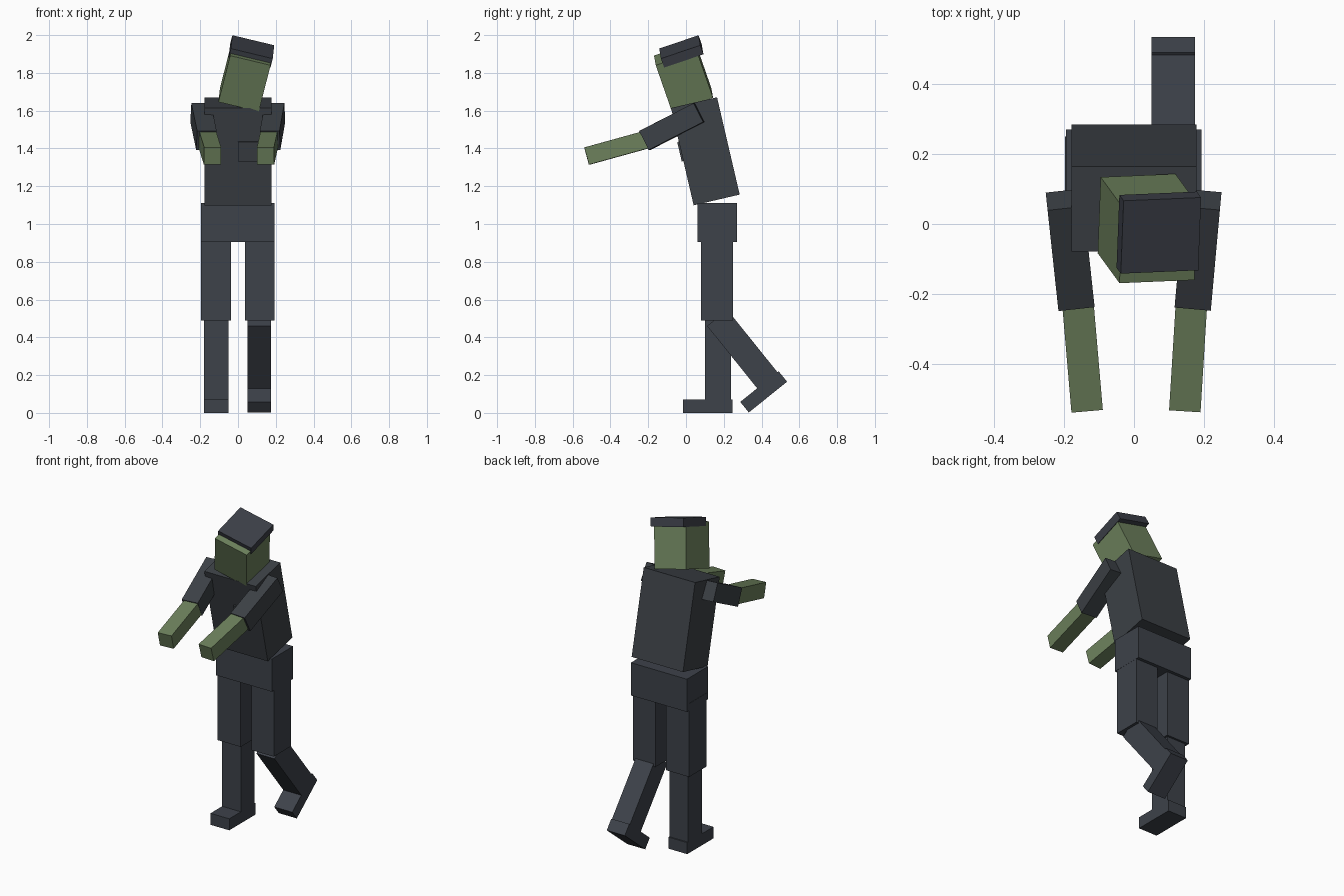
import bpy, math
from mathutils import Matrix, Vector

if "Cube" in bpy.data.objects:
    bpy.data.objects.remove(bpy.data.objects["Cube"])


def material(name, rgb):
    m = bpy.data.materials.new(name)
    m.diffuse_color = (*rgb, 1)
    m.use_nodes = True
    m.node_tree.nodes["Principled BSDF"].inputs["Base Color"].default_value = m.diffuse_color
    return m


JACKET = material("dark grey jacket", (0.045, 0.052, 0.061))
TROUSERS = material("slate trousers", (0.047, 0.054, 0.068))
CAP = material("dark slate cap", (0.044, 0.049, 0.063))
SKIN = material("moss green skin", (0.150, 0.216, 0.106))


def box(name, size, frame, mat):
    """Box of the given size, centred on the frame's origin."""
    bpy.ops.mesh.primitive_cube_add(size=1)
    ob = bpy.context.object
    ob.name = name
    ob.data.transform(frame @ Matrix.Diagonal((*size, 1)))
    ob.data.materials.append(mat)
    return ob


def span(name, lo, hi, mat, frame=Matrix()):
    """Box between two corners, moved by a frame."""
    lo, hi = Vector(lo), Vector(hi)
    return box(name, hi - lo, frame @ Matrix.Translation((lo + hi) / 2), mat)


def axes(origin, right, back, up):
    """Frame from an origin and three axis directions."""
    m = Matrix((right, back, up)).transposed().to_4x4()
    m.translation = origin
    return m


def limb(name, start, end, width, depth, mat):
    """Box running along a line from start to end."""
    start, end = Vector(start), Vector(end)
    up = (end - start).normalized()
    right = Vector((0, 0, 1)).cross(up).normalized()
    frame = axes((start + end) / 2, right, up.cross(right), up)
    return box(name, (width, depth, (end - start).length), frame, mat)


# Pelvis and thighs
span("pelvis", (-0.195, 0.06, 0.905), (0.193, 0.27, 1.11), TROUSERS)
span("left_thigh", (-0.197, 0.08, 0.49), (-0.037, 0.25, 0.95), TROUSERS)
span("right_thigh", (0.037, 0.08, 0.49), (0.192, 0.25, 0.95), TROUSERS)

# Lower legs: left one stands, right one is bent back at the knee
bent = (Matrix.Translation((0, 0.535, 0.165)) @ Matrix.Rotation(math.radians(38.8), 4, 'X')
        @ Matrix.Translation((0, -0.245, 0)))
for side, x0, x1, frame in (("left", -0.18, -0.05, Matrix()), ("right", 0.05, 0.175, bent)):
    span(side + "_shin", (x0, 0.10, 0.01), (x1, 0.237, 0.495), TROUSERS, frame)
    span(side + "_shoe", (x0, -0.015, 0), (x1, 0.245, 0.072), TROUSERS, frame)

# Torso leaning forward, with a chest pocket
lean = Matrix.Translation((0, 0.1025, 1.385)) @ Matrix.Rotation(math.radians(13.1), 4, 'X')
box("torso", (0.356, 0.25, 0.529), lean, JACKET)
span("chest_pocket", (0, -0.134, -0.024), (0.12, -0.12, 0.082), JACKET, lean)

# Outstretched arms
for side, s, shoulder, elbow, hand in (("left", -1, 0.198, 0.167, 0.135),
                                       ("right", 1, 0.196, 0.170, 0.146)):
    limb(side + "_sleeve", (s * shoulder, 0.07, 1.59), (s * elbow, -0.218, 1.442), 0.104, 0.112, JACKET)
    limb(side + "_forearm", (s * elbow * 0.98, -0.19, 1.452), (s * hand, -0.523, 1.36), 0.09, 0.094, SKIN)

# Head tipped forward and sideways, with a cap set back on top
up = Vector((0.233, -0.320, 0.917)).normalized()
right = Vector((0.963, 0.052, -0.263))
right = (right - up * right.dot(up)).normalized()
head = axes(Vector((0.0385, -0.013, 1.78)), right, up.cross(right), up)
box("head", (0.22, 0.23, 0.267), head, SKIN)
box("cap", (0.228, 0.22, 0.052), head @ Matrix.Translation((0, 0.033, 0.134)), CAP)
